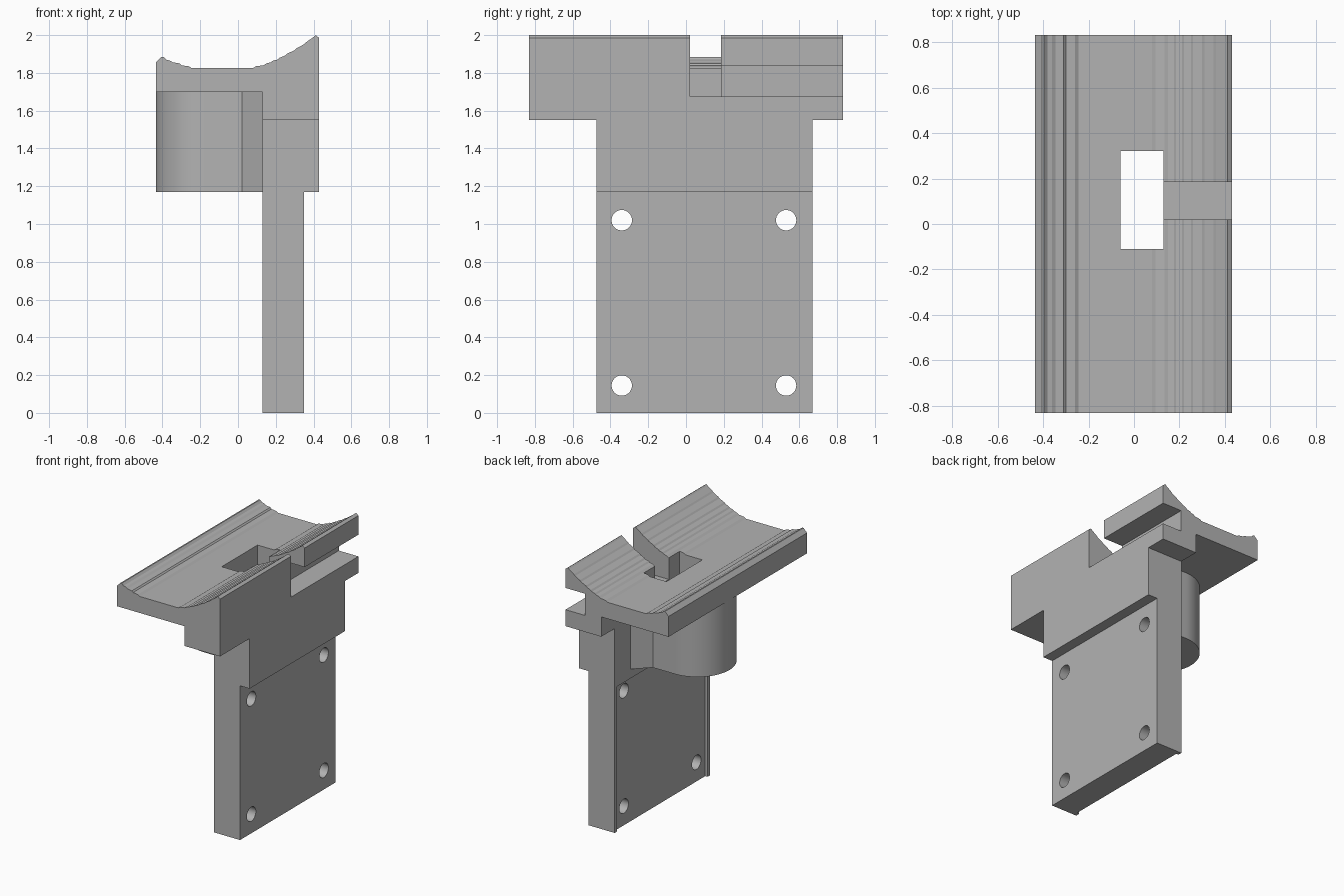
import bpy
import math

cube = bpy.data.objects.get("Cube")
if cube:
    bpy.data.objects.remove(cube, do_unlink=True)

grey = bpy.data.materials.new("plain_grey")
grey.use_nodes = True
GREY = (0.45, 0.45, 0.45, 1)
grey.diffuse_color = GREY
grey.node_tree.nodes["Principled BSDF"].inputs["Base Color"].default_value = GREY


def prism(name, outline, low, high, axis):
    """Extrude a closed 2D outline along x, y or z."""
    place = {"x": lambda a, b, t: (t, a, b),
             "y": lambda a, b, t: (a, t, b),
             "z": lambda a, b, t: (a, b, t)}[axis]
    n = len(outline)
    verts = [place(a, b, t) for t in (low, high) for a, b in outline]
    faces = [tuple(reversed(range(n))), tuple(range(n, 2 * n))]
    faces += [(i, (i + 1) % n, (i + 1) % n + n, i + n) for i in range(n)]
    if axis == "y":
        faces = [tuple(reversed(f)) for f in faces]
    mesh = bpy.data.meshes.new(name)
    mesh.from_pydata(verts, [], faces)
    mesh.materials.append(grey)
    obj = bpy.data.objects.new(name, mesh)
    bpy.context.collection.objects.link(obj)
    return obj


def box(name, xs, ys, zs):
    corners = [(xs[0], ys[0]), (xs[1], ys[0]), (xs[1], ys[1]), (xs[0], ys[1])]
    return prism(name, corners, zs[0], zs[1], "z")


def circle(cy, cz, r, n=32):
    return [(cy + r * math.cos(math.tau * i / n), cz + r * math.sin(math.tau * i / n))
            for i in range(n)]


def select_only(obj):
    bpy.ops.object.select_all(action="DESELECT")
    obj.select_set(True)
    bpy.context.view_layer.objects.active = obj


def cut(target, cutter):
    cutter.hide_render = True
    mod = target.modifiers.new("cut", "BOOLEAN")
    mod.operation = "DIFFERENCE"
    mod.solver = "EXACT"
    mod.object = cutter
    select_only(target)
    bpy.ops.object.modifier_apply(modifier=mod.name)
    bpy.data.objects.remove(cutter, do_unlink=True)


PLATE_Y = (-0.475, 0.67)
HOLE_Y = (-0.11, 0.32)
MID_Y = 0.1

# Saddle: stepped trough profile running front to back
trough = [(0.43, 1.985), (0.41, 2.0), (0.40, 1.99), (0.36, 1.962), (0.35, 1.952),
          (0.31, 1.93), (0.30, 1.92), (0.26, 1.902), (0.25, 1.892), (0.22, 1.88),
          (0.21, 1.87), (0.185, 1.865), (0.175, 1.856), (0.15, 1.85), (0.135, 1.84),
          (0.095, 1.835), (0.08, 1.825), (-0.245, 1.825), (-0.26, 1.835),
          (-0.30, 1.84), (-0.31, 1.85), (-0.345, 1.856), (-0.36, 1.865),
          (-0.38, 1.87), (-0.395, 1.885), (-0.405, 1.885), (-0.435, 1.855)]
underside = [(-0.435, 1.70), (0.13, 1.70), (0.13, 1.55), (0.43, 1.55)]
saddle = prism("saddle", trough + underside, -0.83, 0.83, "y")
cut(saddle, box("well_cutter", (-0.06, 0.13), HOLE_Y, (1.4, 2.2)))
cut(saddle, box("slot_cutter", (0.10, 0.6), (0.02, 0.185), (1.675, 2.2)))
cut(saddle, box("side_groove_cutter", (0.265, 0.6), (0.10, 1.0), (1.675, 1.84)))

# Boss: rounded hollow housing that flares out to meet the block
R, CX = 0.27, -0.165
outline = [(0.13, MID_Y - 0.38), (0.13, MID_Y + 0.38), (0.02, MID_Y + R)]
for i in range(33):
    a = math.pi / 2 + math.pi * i / 32
    outline.append((CX + R * math.cos(a), MID_Y + R * math.sin(a)))
outline.append((0.02, MID_Y - R))
boss = prism("boss", outline, 1.17, 1.70, "z")
cut(boss, box("boss_well_cutter", (-0.06, 0.2), HOLE_Y, (1.0, 1.9)))
select_only(boss)
bpy.ops.object.shade_smooth_by_angle(angle=math.radians(25))

# Block that joins the saddle to the plate
box("mount_block", (0.13, 0.43), PLATE_Y, (1.17, 1.55))

# Mounting plate with a shallow recess and four screw holes
plate = box("mounting_plate", (0.13, 0.35), PLATE_Y, (0, 1.17))
cut(plate, box("recess_cutter", (0, 0.15), (-0.445, 0.64), (-0.2, 1.10)))
for y in (-0.34, 0.53):
    for z in (0.145, 1.02):
        cut(plate, prism("screw_hole_cutter", circle(y, z, 0.054), 0, 0.6, "x"))
select_only(plate)
bpy.ops.object.shade_smooth_by_angle(angle=math.radians(25))
